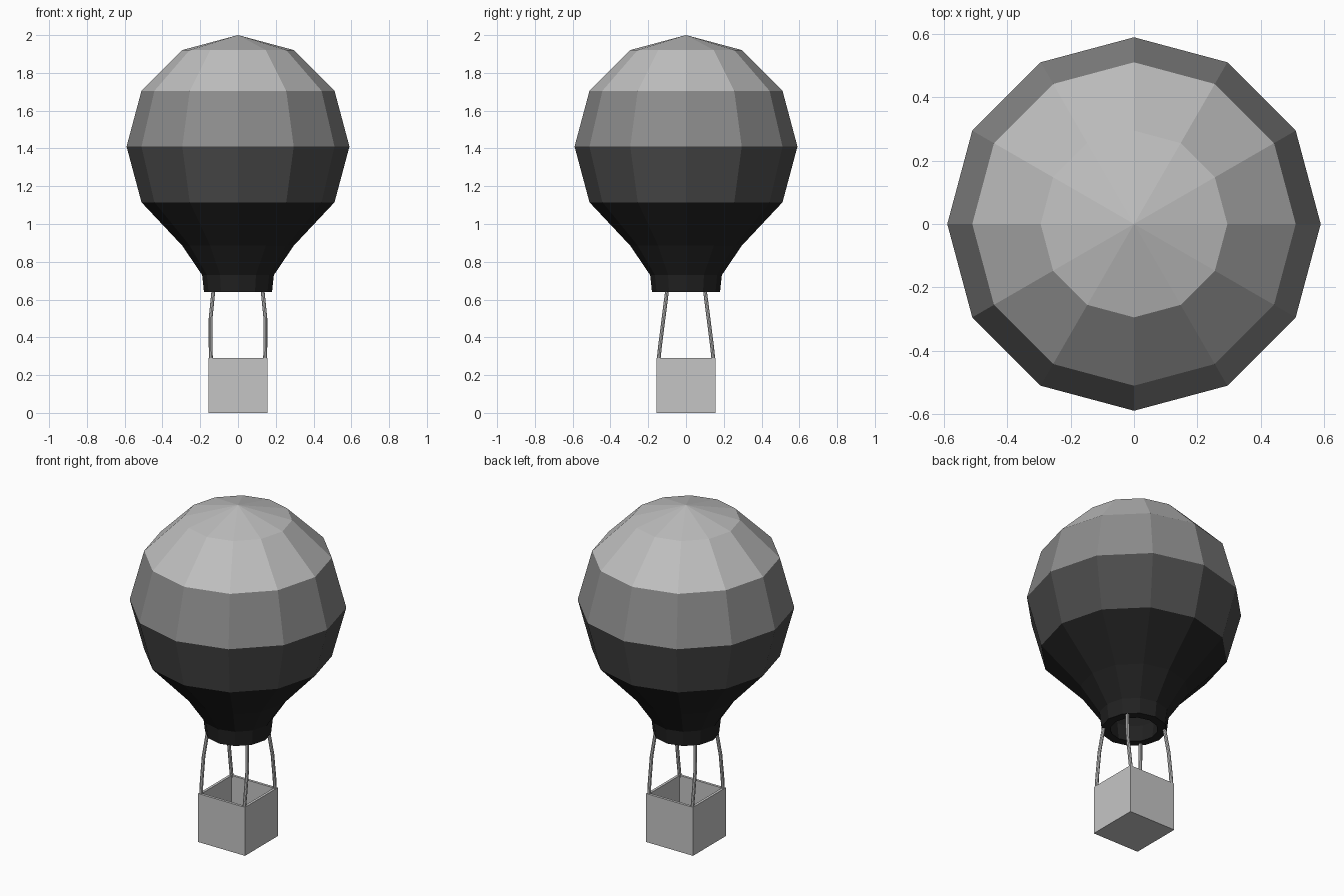
import bpy
import bmesh
import math

cube = bpy.data.objects.get("Cube")
if cube:
    bpy.data.objects.remove(cube, do_unlink=True)


def material(name, value):
    mat = bpy.data.materials.new(name)
    mat.use_nodes = True
    colour = (value, value, value, 1)
    mat.diffuse_color = colour
    mat.node_tree.nodes["Principled BSDF"].inputs["Base Color"].default_value = colour
    return mat


pale = material("pale grey", 0.52)
mid = material("mid grey", 0.265)
dark = material("dark grey", 0.073)
black = material("near black", 0.0155)
wicker = material("basket grey", 0.56)


def finish(name, bm, mats):
    bmesh.ops.recalc_face_normals(bm, faces=bm.faces)
    mesh = bpy.data.meshes.new(name)
    bm.to_mesh(mesh)
    bm.free()
    for mat in mats:
        mesh.materials.append(mat)
    obj = bpy.data.objects.new(name, mesh)
    bpy.context.collection.objects.link(obj)
    return obj


def loft(bm, rings, sides):
    """Skin horizontal rings given as (x, y, z, radius); radius 0 is a tip."""
    loops = []
    for x, y, z, r in rings:
        if r == 0:
            loops.append([bm.verts.new((x, y, z))] * sides)
            continue
        angles = [math.tau * i / sides for i in range(sides)]
        loops.append([bm.verts.new((x + r * math.cos(a), y + r * math.sin(a), z))
                      for a in angles])
    for low, high in zip(loops, loops[1:]):
        for i in range(sides):
            j = (i + 1) % sides
            quad = [low[i], low[j], high[j], high[i]]
            bm.faces.new(list(dict.fromkeys(quad)))
    return loops


# Envelope: faceted ball with a funnel and neck, hollow and open below
R, MID_Z = 0.59, 1.41
THICK = 0.05


def ball(radius):
    steps = [math.radians(a) for a in (-30, 0, 30, 60)]
    rings = [(radius * math.cos(a), MID_Z + radius * math.sin(a)) for a in steps]
    return rings + [(0, MID_Z + radius)]


outer = [(0.18, 0.64), (0.19, 0.73), (0.295, 0.885)] + ball(R)
inner = [(0.13, 0.64), (0.14, 0.74), (0.25, 0.91)] + ball(R - THICK)
bm = bmesh.new()
profile = inner[::-1] + outer
loft(bm, [(0, 0, z, r) for r, z in profile], 12)
limits = [MID_Z + R / 2, MID_Z, MID_Z - R / 2]
for f in bm.faces:
    z = f.calc_center_median().z
    f.material_index = sum(z < limit for limit in limits)
finish("envelope", bm, [pale, mid, dark, black])

# Basket: open box with a thin rim
HALF, HEIGHT, WALL = 0.155, 0.29, 0.022
bm = bmesh.new()
bmesh.ops.create_cube(bm, size=1)
for v in bm.verts:
    v.co = (v.co.x * 2 * HALF, v.co.y * 2 * HALF, (v.co.z + 0.5) * HEIGHT)
bm.normal_update()
top = [f for f in bm.faces if f.normal.z > 0.9]
bmesh.ops.inset_region(bm, faces=top, thickness=WALL)
cavity = bmesh.ops.extrude_face_region(bm, geom=top)
bmesh.ops.delete(bm, geom=top, context="FACES_ONLY")
for item in cavity["geom"]:
    if isinstance(item, bmesh.types.BMVert):
        item.co.z = WALL
finish("basket", bm, [wicker])

# Ropes: four bent tubes from the basket corners to the neck rim
path = [(0.143, 0.145, 0.28), (0.145, 0.138, 0.35),
        (0.145, 0.119, 0.5), (0.13, 0.1, 0.65)]
for side, sx in (("left", 1), ("right", -1)):
    for end, sy in (("front", -1), ("back", 1)):
        bm = bmesh.new()
        loops = loft(bm, [(sx * x, sy * y, z, 0.01) for x, y, z in path], 8)
        bm.faces.new(loops[0])
        bm.faces.new(loops[-1])
        finish(f"{end}_{side}_rope", bm, [wicker])
